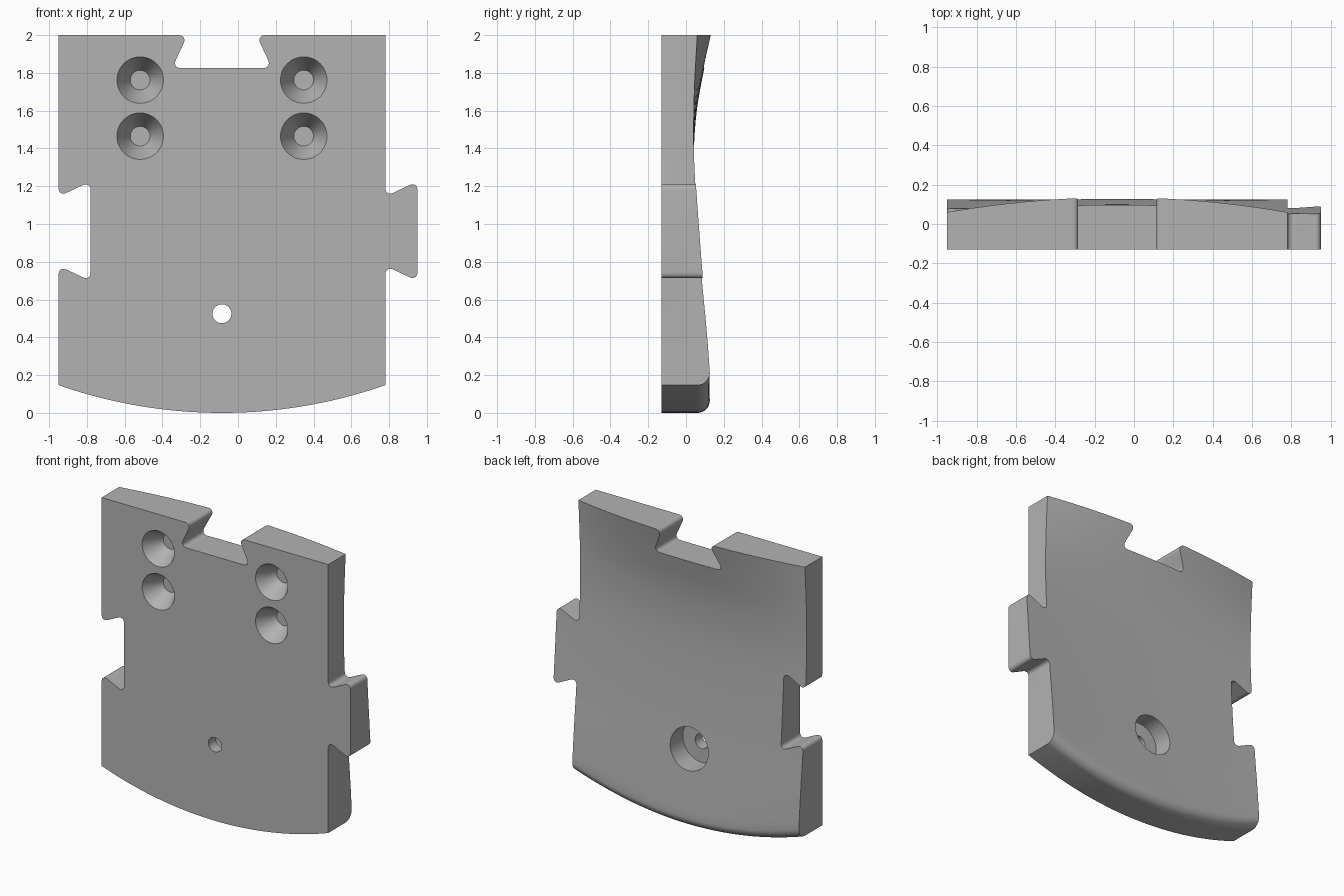
import bpy, bmesh, math
from mathutils import Matrix, Vector

old = bpy.data.objects.get("Cube")
if old:
    bpy.data.objects.remove(old, do_unlink=True)

FRONT, MID, HALF = -0.13, -0.085, 0.865    # front plane, body centre line, half width
FILLET, ARC_R = 0.066, 2.62                # lower back fillet, radius of the curved foot

grey = bpy.data.materials.new("plain grey")
grey.use_nodes = True
grey.diffuse_color = (0.45, 0.45, 0.45, 1)
grey.node_tree.nodes["Principled BSDF"].inputs["Base Color"].default_value = (0.45, 0.45, 0.45, 1)


def make_object(name, bm):
    bmesh.ops.recalc_face_normals(bm, faces=bm.faces)
    mesh = bpy.data.meshes.new(name)
    bm.to_mesh(mesh)
    bm.free()
    mesh.materials.append(grey)
    obj = bpy.data.objects.new(name, mesh)
    bpy.context.collection.objects.link(obj)
    return obj


def smooth_curve(knots, z):
    """Cubic interpolation through (z, y) knots."""
    z = min(max(z, knots[0][0]), knots[-1][0])
    last = len(knots) - 1
    i = max(k for k in range(last) if knots[k][0] <= z)

    def slope(k):
        a, b = knots[max(k - 1, 0)], knots[min(k + 1, last)]
        return (b[1] - a[1]) / (b[0] - a[0])
    (z0, y0), (z1, y1) = knots[i], knots[i + 1]
    h = z1 - z0
    t = (z - z0) / h
    return (y0 * (1 + 2 * t) * (1 - t) ** 2 + slope(i) * h * t * (1 - t) ** 2
            + y1 * t * t * (3 - 2 * t) + slope(i + 1) * h * t * t * (t - 1))


# Back contour along the centre line and along the side edges
CENTRE = [(0, .126), (.07, .126), (.3, .106), (.72, .07), (1.1, .047),
          (1.36, .041), (1.6, .057), (1.83, .098), (2, .135), (2.2, .18)]
SIDE = [(.14, .126), (.21, .126), (.45, .108), (.72, .083), (1.2, .05),
        (1.42, .041), (1.7, .044), (2, .06), (2.2, .075)]


def foot(x):
    return ARC_R - math.sqrt(ARC_R ** 2 - (x - MID) ** 2)


def back(x, z):
    t = ((x - MID) / HALF) ** 2
    c = smooth_curve(CENTRE, z)
    return c + (smooth_curve(SIDE, z) - c) * t


def make_slab():
    """Block with a flat front, a sculpted back and a rounded, curved foot."""
    bm = bmesh.new()
    cols, bend, rows = 48, 8, 44
    loops = []
    for i in range(cols + 1):
        x = -1.05 + 2.1 * i / cols
        z0 = foot(x)
        pts = [(x, FRONT, z0)]
        for k in range(bend):
            a = math.pi / 2 * k / bend
            z = z0 + FILLET * (1 - math.cos(a))
            pts.append((x, back(x, z0 + FILLET) - FILLET * (1 - math.sin(a)), z))
        for k in range(rows + 1):
            z = z0 + FILLET + (2.1 - z0 - FILLET) * k / rows
            pts.append((x, back(x, z), z))
        pts.append((x, FRONT, 2.1))
        loops.append([bm.verts.new(p) for p in pts])
    n = len(loops[0])
    for a, b in zip(loops, loops[1:]):
        for k in range(n):
            bm.faces.new((a[k], a[(k + 1) % n], b[(k + 1) % n], b[k]))
    bm.faces.new(loops[0])
    bm.faces.new(loops[-1])
    return make_object("plate", bm)


def make_outline():
    """Prism of the plate outline with rounded dovetail notches and tab."""
    L, R, tip, mid_z = MID - HALF, MID + HALF, 0.17, 0.962
    narrow, wide = 0.183, 0.264
    dove = [(0, narrow), (tip, wide), (tip, -wide), (0, -narrow)]
    pts = [(L, 2)] + [(L + d, mid_z + h) for d, h in dove]
    pts += [(L, -.2), (R, -.2)]
    pts += [(R + d, mid_z + h) for d, h in reversed(dove)] + [(R, 2)]
    pts += [(MID + h, 2 - d * 1.03) for d, h in dove]
    bm = bmesh.new()
    face = bm.faces.new([bm.verts.new((x, -.4, z)) for x, z in pts])
    ext = bmesh.ops.extrude_face_region(bm, geom=[face])
    bmesh.ops.translate(bm, vec=(0, .8, 0),
                        verts=[v for v in ext["geom"] if isinstance(v, bmesh.types.BMVert)])
    bmesh.ops.recalc_face_normals(bm, faces=bm.faces)
    square = [(x, z) for x in (L, R) for z in (2, -.2)]

    def rounded(e):
        a, b = (v.co for v in e.verts)
        along = abs(a.y - b.y) > .5
        return along and all(math.hypot(a.x - x, a.z - z) > .01 for x, z in square)
    bmesh.ops.bevel(bm, geom=[e for e in bm.edges if rounded(e)], offset=.047,
                    segments=8, profile=.5, affect='EDGES')
    return make_object("outline_cutter", bm)


def make_bore(x, z, y0, y1, r0, r1):
    """Round or tapered cutter running from y0 to y1."""
    bm = bmesh.new()
    turn = Matrix.Translation(Vector((x, (y0 + y1) / 2, z))) @ Matrix.Rotation(-math.pi / 2, 4, 'X')
    bmesh.ops.create_cone(bm, cap_ends=True, segments=48, radius1=r0, radius2=r1,
                          depth=y1 - y0, matrix=turn)
    return make_object("bore_cutter", bm)


def cut(target, cutter, operation):
    mod = target.modifiers.new("cut", 'BOOLEAN')
    mod.operation, mod.solver, mod.object = operation, 'EXACT', cutter
    bpy.context.view_layer.objects.active = target
    bpy.ops.object.modifier_apply(modifier=mod.name)
    bpy.data.objects.remove(cutter, do_unlink=True)


plate = make_slab()
cut(plate, make_outline(), 'INTERSECT')

# Four blind countersinks in the front
SINK, EXTRA = 0.13, 0.02
taper = (0.123 - 0.052) / SINK
for dx in (-.433, .433):
    for z in (1.762, 1.465):
        cut(plate, make_bore(MID + dx, z, FRONT - EXTRA, FRONT + SINK,
                             .123 + taper * EXTRA, .052), 'DIFFERENCE')

# Through hole with a wide counterbore in the back
cut(plate, make_bore(MID, .525, -.3, .3, .05, .05), 'DIFFERENCE')
cut(plate, make_bore(MID, .525, -.05, .3, .145, .145), 'DIFFERENCE')

bpy.ops.object.select_all(action='DESELECT')
plate.select_set(True)
bpy.context.view_layer.objects.active = plate
bpy.ops.object.shade_smooth_by_angle(angle=math.radians(30))
